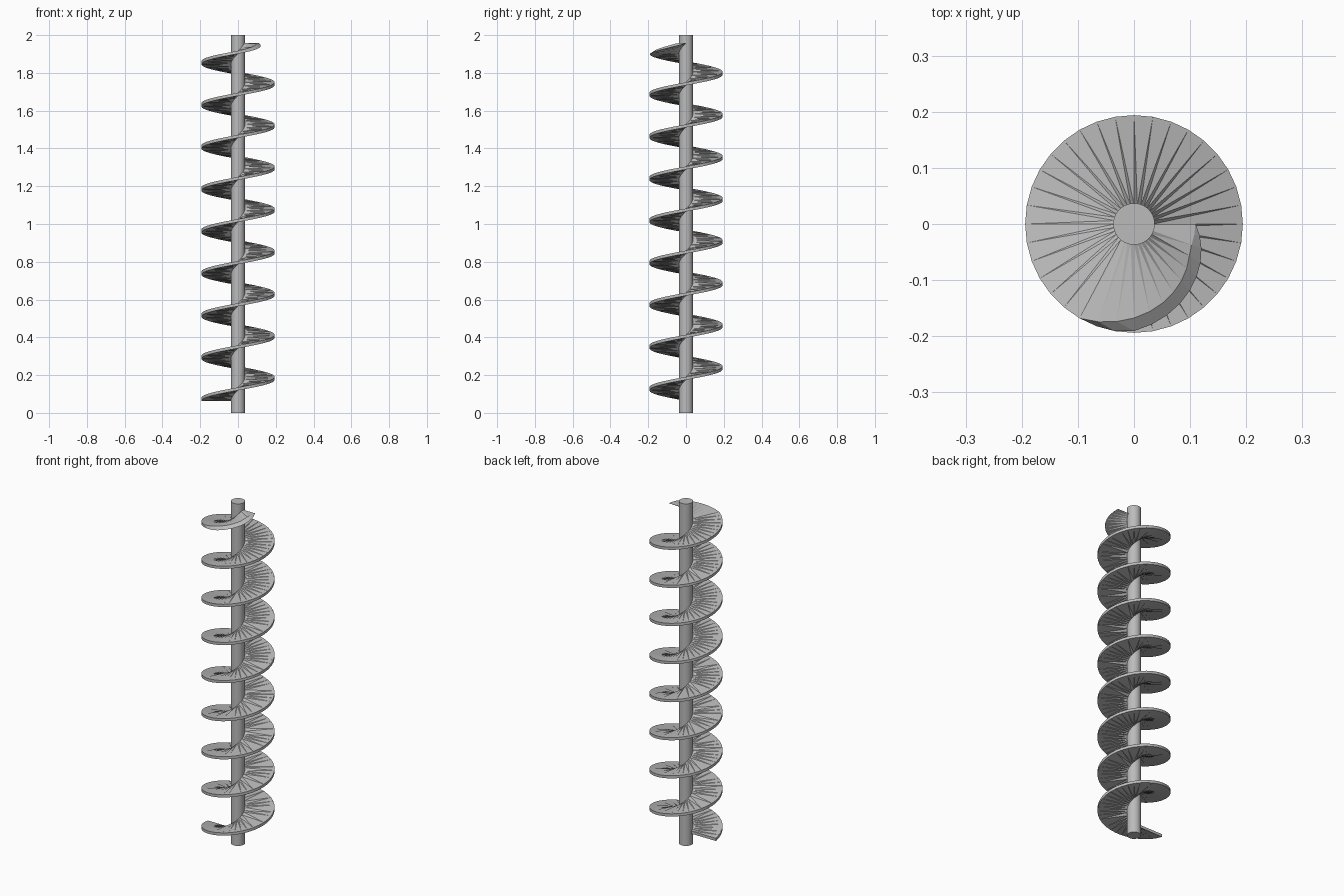
import bpy, bmesh
from math import pi, cos, sin, radians

cube = bpy.data.objects.get("Cube")
if cube:
    bpy.data.objects.remove(cube)

# Single bare-metal colour
steel = bpy.data.materials.new("grey steel")
steel.use_nodes = True
colour = (0.5, 0.5, 0.5, 1)
steel.diffuse_color = colour
steel.node_tree.nodes["Principled BSDF"].inputs["Base Color"].default_value = colour

SHAFT_R, FLIGHT_R, TIP_R = 0.037, 0.194, 0.11
Z_START, Z_END = 0.0635, 1.957
TURNS, STEPS = 8.5, 36
THICK = 0.016
TAPER = 1.45            # how fast the cone at the top widens downwards


def rim_radius(z):
    """Outer radius of the flight, trimmed by a cone near the top."""
    return min(FLIGHT_R, TIP_R + TAPER * (Z_END - z))


# Central shaft
bpy.ops.mesh.primitive_cylinder_add(vertices=48, radius=SHAFT_R, depth=2, location=(0, 0, 1))
shaft = bpy.context.object
shaft.name = "shaft"
shaft.data.materials.append(steel)
bpy.ops.object.shade_smooth_by_angle(angle=radians(30))

# Helical flight: a thin radial section swept round the shaft
bm = bmesh.new()
count = int(TURNS * STEPS)
sections = []
for i in range(count + 1):
    angle = pi + 2 * pi * i / STEPS
    low = Z_START + (Z_END - Z_START) * i / count
    high = min(low + THICK, Z_END + 0.0005)
    section = [(SHAFT_R - 0.002, low), (rim_radius(low), low),
               (rim_radius(high), high), (SHAFT_R - 0.002, high)]
    sections.append([bm.verts.new((r * cos(angle), r * sin(angle), z)) for r, z in section])

for a, b in zip(sections, sections[1:]):
    for k in range(4):
        n = (k + 1) % 4
        bm.faces.new((a[k], b[k], b[n], a[n]))
bm.faces.new(sections[0])
bm.faces.new(sections[-1][::-1])
bmesh.ops.recalc_face_normals(bm, faces=bm.faces)
bmesh.ops.triangulate(bm, faces=bm.faces)

mesh = bpy.data.meshes.new("spiral_flight")
bm.to_mesh(mesh)
bm.free()
mesh.materials.append(steel)
flight = bpy.data.objects.new("spiral_flight", mesh)
bpy.context.collection.objects.link(flight)
